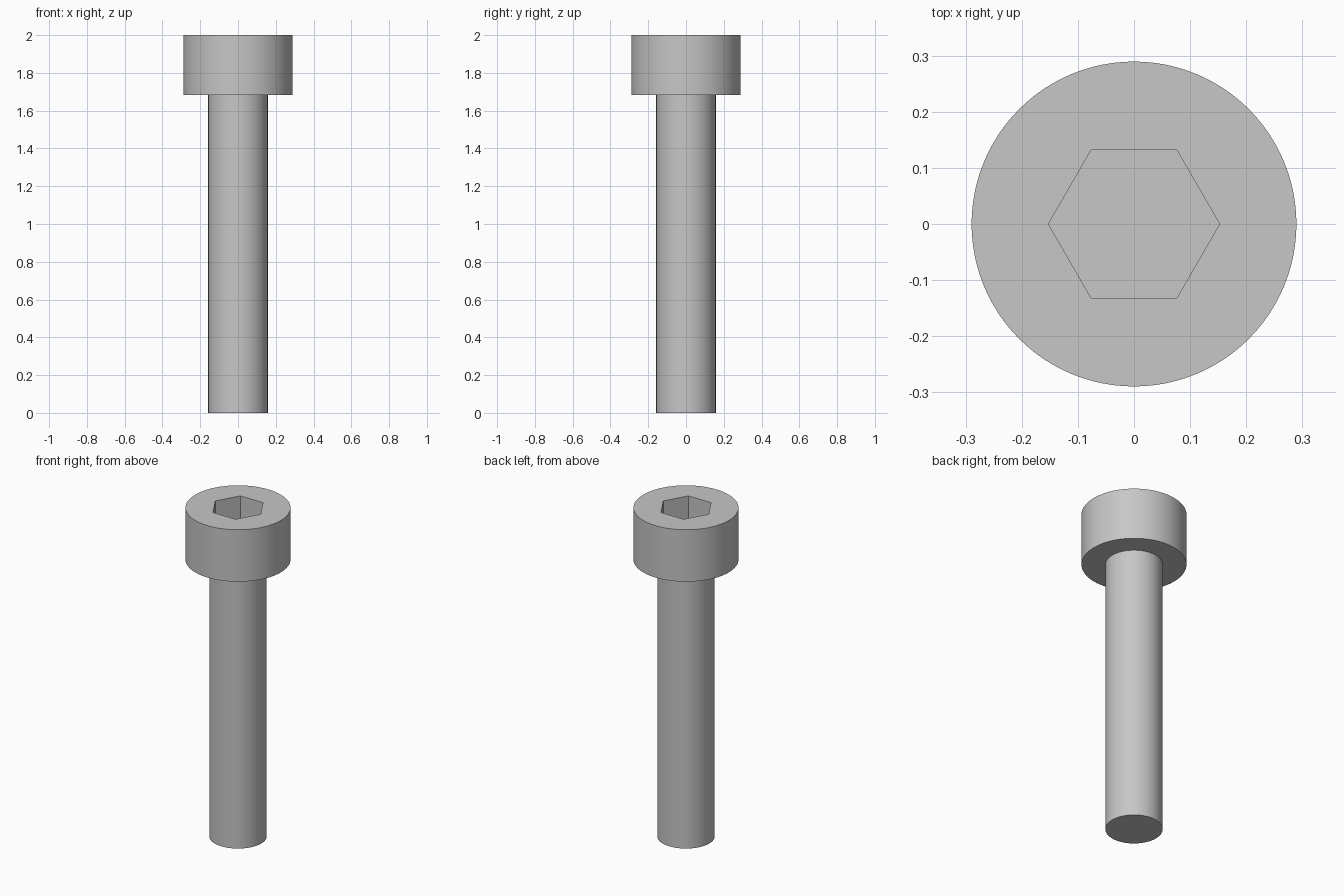
import bpy, bmesh, math
from mathutils import Matrix

cube = bpy.data.objects.get("Cube")
if cube:
    bpy.data.objects.remove(cube, do_unlink=True)

SEGMENTS = 96
SHANK_R, HEAD_R, HEX_R = 0.158, 0.2895, 0.1525
HEAD_Z, TOP_Z, SOCKET_DEPTH = 1.684, 2.0, 0.158

steel = bpy.data.materials.new("steel_grey")
steel.use_nodes = True
GREY = (0.57, 0.57, 0.57, 1)
steel.diffuse_color = GREY
steel.node_tree.nodes["Principled BSDF"].inputs["Base Color"].default_value = GREY


def ring(bm, radius, z, sides, cap=False):
    """Add a circle of edges, optionally filled."""
    verts = bmesh.ops.create_circle(
        bm, cap_ends=cap, radius=radius, segments=sides,
        matrix=Matrix.Translation((0, 0, z)))["verts"]
    return list({e for v in verts for e in v.link_edges})


def bridge(bm, a, b):
    bmesh.ops.bridge_loops(bm, edges=a + b)


bm = bmesh.new()

# Shank and head outline, from the bottom up
tip = ring(bm, SHANK_R, 0, SEGMENTS, cap=True)
neck = ring(bm, SHANK_R, HEAD_Z, SEGMENTS)
under = ring(bm, HEAD_R, HEAD_Z, SEGMENTS)
rim = ring(bm, HEAD_R, TOP_Z, SEGMENTS)
for lower, upper in ((tip, neck), (neck, under), (under, rim)):
    bridge(bm, lower, upper)

# Hexagonal socket with a flat floor, points along x
mouth = ring(bm, HEX_R, TOP_Z, 6)
floor = ring(bm, HEX_R, TOP_Z - SOCKET_DEPTH, 6, cap=True)
bmesh.ops.rotate(bm, verts=list({v for e in mouth + floor for v in e.verts}),
                 matrix=Matrix.Rotation(math.radians(30), 3, "Z")
                 if abs(mouth[0].verts[0].co.x) < 1e-4 or
                 any(abs(v.co.x) < 1e-4 for e in mouth for v in e.verts)
                 else Matrix.Identity(3))
bridge(bm, mouth, floor)

# Flat top face around the socket
bmesh.ops.triangle_fill(bm, edges=rim + mouth, use_beauty=True)
bmesh.ops.recalc_face_normals(bm, faces=bm.faces)

mesh = bpy.data.meshes.new("socket_head_screw")
bm.to_mesh(mesh)
bm.free()
mesh.materials.append(steel)
screw = bpy.data.objects.new("socket_head_screw", mesh)
bpy.context.collection.objects.link(screw)

bpy.ops.object.select_all(action="DESELECT")
screw.select_set(True)
bpy.context.view_layer.objects.active = screw
bpy.ops.object.shade_smooth_by_angle(angle=math.radians(30))
